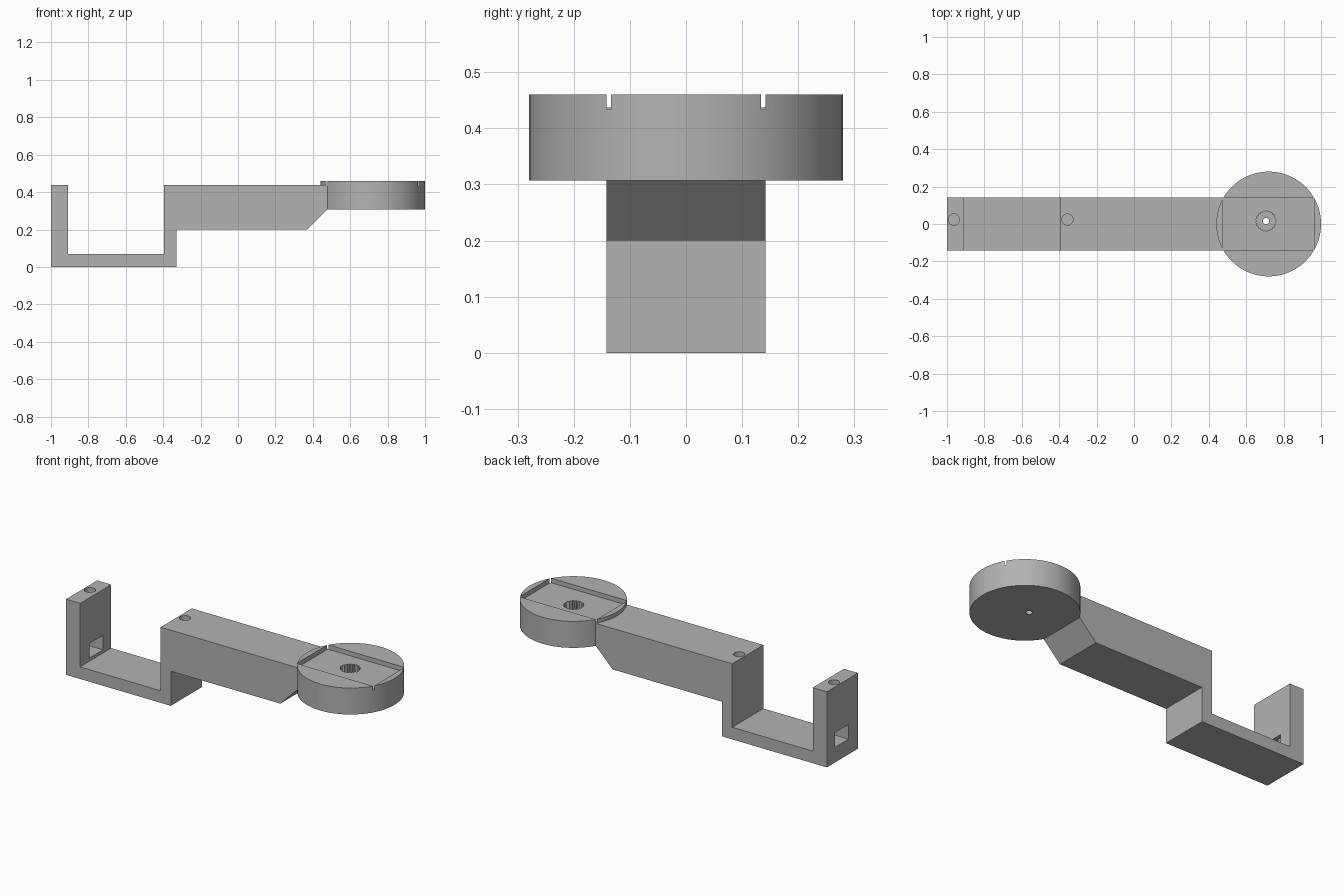
import bpy, bmesh, math

cube = bpy.data.objects.get("Cube")
if cube:
    bpy.data.objects.remove(cube, do_unlink=True)

grey = bpy.data.materials.new("plain grey")
grey.use_nodes = True
grey.diffuse_color = (0.45, 0.45, 0.45, 1)
grey.node_tree.nodes["Principled BSDF"].inputs["Base Color"].default_value = grey.diffuse_color

HALF = 0.142        # half width of the arm
DISC_X = 0.72       # centre of the round head
HUB = (0.706, 0.016)  # centre of the splined socket


def prism(name, points, depth):
    """Extrude a closed outline of 3D points along the depth vector."""
    bm = bmesh.new()
    face = bm.faces.new([bm.verts.new(p) for p in points])
    new = bmesh.ops.extrude_face_region(bm, geom=[face])["geom"]
    bmesh.ops.translate(bm, vec=depth, verts=[v for v in new if isinstance(v, bmesh.types.BMVert)])
    bmesh.ops.recalc_face_normals(bm, faces=bm.faces)
    mesh = bpy.data.meshes.new(name)
    bm.to_mesh(mesh)
    bm.free()
    mesh.materials.append(grey)
    obj = bpy.data.objects.new(name, mesh)
    bpy.context.collection.objects.link(obj)
    return obj


def box(name, x0, x1, y0, y1, z0, z1):
    return prism(name, [(x0, y0, z0), (x1, y0, z0), (x1, y1, z0), (x0, y1, z0)], (0, 0, z1 - z0))


def round_prism(name, centre, z0, z1, radii, sides):
    """Upright cylinder; several radii alternate around it to make teeth."""
    pts = []
    for i in range(sides):
        a = math.tau * i / sides
        r = radii[i % len(radii)]
        pts.append((centre[0] + r * math.cos(a), centre[1] + r * math.sin(a), z0))
    return prism(name, pts, (0, 0, z1 - z0))


def combine(body, tool, operation):
    mod = body.modifiers.new(tool.name, "BOOLEAN")
    mod.operation = operation
    mod.solver = "EXACT"
    mod.object = tool
    bpy.context.view_layer.update()
    graph = bpy.context.evaluated_depsgraph_get()
    mesh = bpy.data.meshes.new_from_object(body.evaluated_get(graph))
    body.modifiers.clear()
    body.data = mesh
    bpy.data.objects.remove(tool, do_unlink=True)


# Stepped arm with its U-shaped clamp, from a side profile
profile = [(-1, 0), (-0.33, 0), (-0.33, 0.2), (0.37, 0.2), (0.48, 0.31), (0.5, 0.31), (0.5, 0.437),
           (-0.395, 0.437), (-0.395, 0.07), (-0.91, 0.07), (-0.91, 0.437), (-1, 0.437)]
arm = prism("clamp_arm", [(x, -HALF, z) for x, z in profile], (0, 2 * HALF, 0))

# Round head
combine(arm, round_prism("round_head", (DISC_X, 0), 0.307, 0.46, [0.28], 96), "UNION")

# Shallow pocket, splined socket and through hole in the head
combine(arm, box("pocket", DISC_X - 0.246, DISC_X + 0.246, -HALF, HALF, 0.434, 0.6), "DIFFERENCE")
combine(arm, round_prism("spline_socket", HUB, 0.36, 0.6, [0.056, 0.048], 42), "DIFFERENCE")
combine(arm, round_prism("axle_hole", HUB, 0.2, 0.6, [0.017], 24), "DIFFERENCE")

# Screw holes and the nut slot in the clamp
combine(arm, box("nut_slot", -1.1, -0.8, -0.055, 0.068, 0.088, 0.172), "DIFFERENCE")
for name, x, bottom in (("wall_screw_hole", -0.963, 0.15), ("bar_screw_hole", -0.356, 0.24)):
    combine(arm, round_prism(name, (x, 0.024), bottom, 0.6, [0.03], 32), "DIFFERENCE")

# Smooth the round surfaces, keep edges sharp
bpy.ops.object.select_all(action="DESELECT")
arm.select_set(True)
bpy.context.view_layer.objects.active = arm
bpy.ops.object.shade_smooth_by_angle(angle=math.radians(25))
